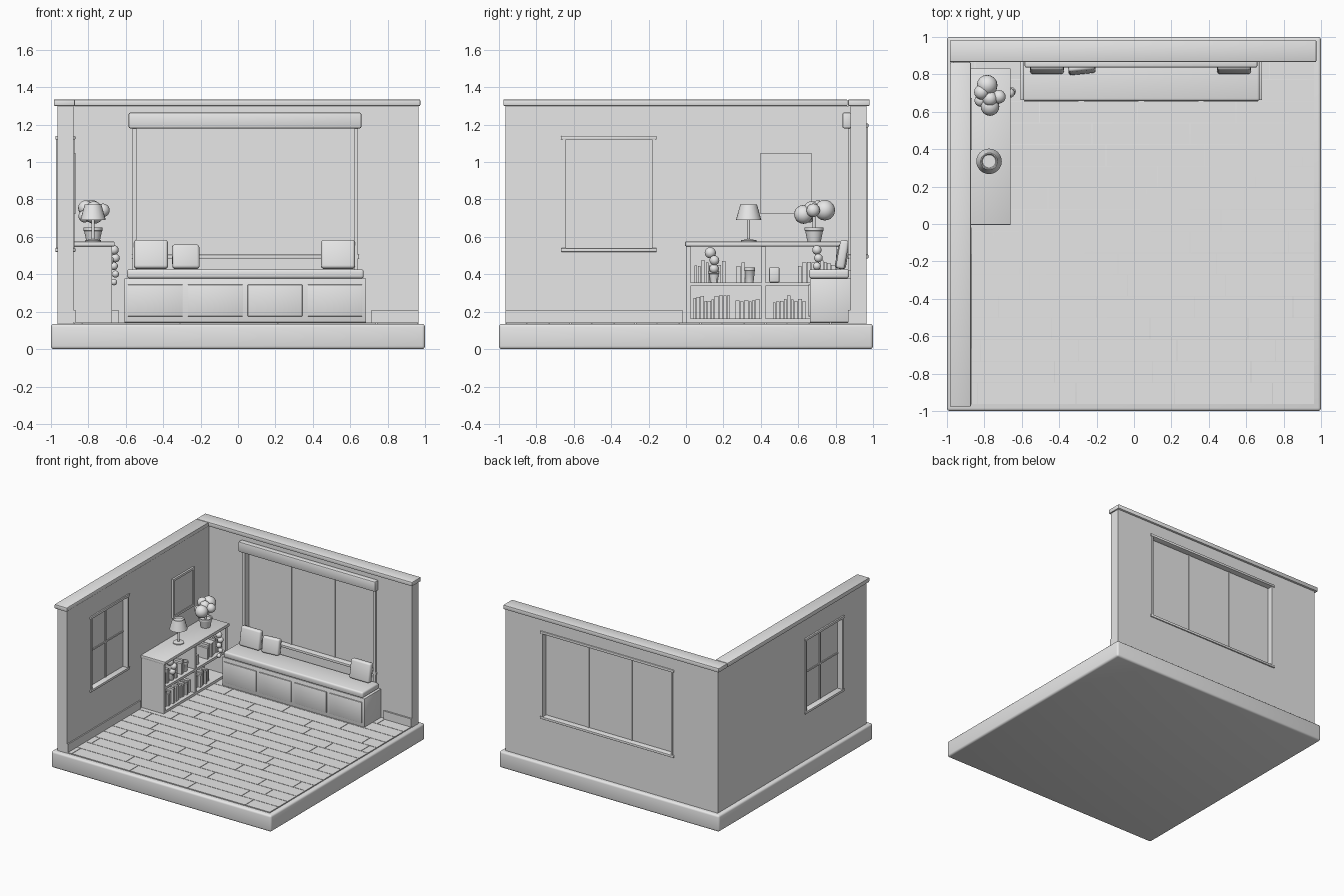
import bpy, bmesh, random
from math import radians
from mathutils import Matrix, Vector

random.seed(4)
if "Cube" in bpy.data.objects:
    bpy.data.objects.remove(bpy.data.objects["Cube"])

grey = bpy.data.materials.new("plain grey")
grey.use_nodes = True
grey.diffuse_color = (0.8, 0.8, 0.8, 1)
grey.node_tree.nodes["Principled BSDF"].inputs["Base Color"].default_value = (0.8, 0.8, 0.8, 1)


def finish(name, bm, smooth=False):
    mesh = bpy.data.meshes.new(name)
    bm.to_mesh(mesh)
    bm.free()
    mesh.materials.append(grey)
    obj = bpy.data.objects.new(name, mesh)
    bpy.context.collection.objects.link(obj)
    if smooth:
        bpy.ops.object.select_all(action='DESELECT')
        obj.select_set(True)
        bpy.context.view_layer.objects.active = obj
        bpy.ops.object.shade_smooth_by_angle(angle=radians(40))
    return obj


def box(name, x, y, z, bevel=0.0, segments=2):
    """Box spanning three (low, high) ranges."""
    bm = bmesh.new()
    spans = (x, y, z)
    centre = Vector([(a + b) / 2 for a, b in spans])
    size = Vector([b - a for a, b in spans])
    bmesh.ops.create_cube(bm, size=1, matrix=Matrix.Translation(centre) @ Matrix.Diagonal(size.to_4d()))
    if bevel:
        bmesh.ops.bevel(bm, geom=bm.edges[:], offset=bevel, segments=segments,
                        profile=0.5, affect='EDGES')
    return finish(name, bm, bevel > 0)


def lathe(name, x, y, profile, steps=24):
    """Spin (radius, height) points around a vertical axis."""
    bm = bmesh.new()
    verts = [bm.verts.new((r, 0, z)) for r, z in profile]
    edges = [bm.edges.new(pair) for pair in zip(verts, verts[1:])]
    bmesh.ops.spin(bm, geom=verts + edges, axis=(0, 0, 1), cent=(0, 0, 0),
                   steps=steps, angle=radians(360))
    bmesh.ops.remove_doubles(bm, verts=bm.verts[:], dist=0.0005)
    bmesh.ops.recalc_face_normals(bm, faces=bm.faces[:])
    bmesh.ops.translate(bm, verts=bm.verts[:], vec=(x, y, 0))
    return finish(name, bm, True)


def leaves(name, balls):
    """Cluster of leaf balls given as (x, y, z, radius)."""
    bm = bmesh.new()
    for x, y, z, r in balls:
        bmesh.ops.create_uvsphere(bm, u_segments=16, v_segments=10, radius=r,
                                  matrix=Matrix.Translation((x, y, z)))
    return finish(name, bm, True)


# Base slab and plank floor
FLOOR = 0.143
box("base_slab", (-1, 1), (-1, 1), (0, 0.135), 0.016, 3)
PITCH, LENGTH, GAP = 0.1158, 0.525, 0.002
joints = [0.74, 0.1, 0.23, 0.61, -0.2, 0.49, -0.61, 0.3, -0.06, -0.46, -0.4, -0.15, 0.3, 0.02, 0.5, 0.2]
for row, joint in enumerate(joints):
    y = -0.965 + row * PITCH
    x = joint - 4 * LENGTH
    while x < 0.965:
        a, b = max(x, -0.88), min(x + LENGTH, 0.965)
        if b - a > 0.02:
            box("floor_plank", (a + GAP, b - GAP), (y + GAP, y + PITCH - GAP), (0.13, FLOOR))
        x += LENGTH


# Walls with window openings; u runs along the wall, d through it
def window_wall(side, place, run, depth, opening, sill, head, columns, rows):
    def part(name, u, d, z, bevel=0.0):
        return box(side + "_" + name, *place(u, d), z, bevel)

    (u0, u1), (d0, d1), (a, b) = run, depth, opening
    part("wall_start", (u0, a), depth, (0.135, 1.3))
    part("wall_end", (b, u1), depth, (0.135, 1.3))
    part("wall_below_window", opening, depth, (0.135, sill))
    part("wall_above_window", opening, depth, (head, 1.3))
    mid, lip, wide = (d0 + d1) / 2, 0.007, 0.016
    part("window_pane", opening, (mid - 0.004, mid + 0.004), (sill, head))
    around = (d0 - lip, d1 + lip)
    for u in (a, b):
        part("window_post", (u - wide / 2, u + wide / 2), around, (sill, head))
    for z in (sill, head):
        part("window_rail", (a - 0.018, b + 0.018), (d0 - 0.012, d1 + 0.01), (z - 0.01, z + 0.01), 0.003)
    for i in range(1, columns):
        u = a + (b - a) * i / columns
        part("window_mullion", (u - 0.006, u + 0.006), (mid - 0.01, mid + 0.01), (sill, head))
    for i in range(1, rows):
        z = sill + (head - sill) * i / rows
        part("window_crossbar", opening, (mid - 0.01, mid + 0.01), (z - 0.006, z + 0.006))


window_wall("back", lambda u, d: (u, d), (-0.965, 0.965), (0.88, 0.965),
            (-0.55, 0.63), 0.495, 1.195, 3, 1)
window_wall("right_hand", lambda u, d: (d, u), (-0.965, 0.88), (-0.965, -0.88),
            (-0.65, -0.175), 0.53, 1.13, 2, 2)
box("back_wall_cap", (-0.985, 0.975), (0.866, 0.982), (1.3, 1.335), 0.006)
box("side_wall_cap", (-0.985, -0.872), (-0.977, 0.864), (1.3, 1.335), 0.006)
for x in (-0.553, 0.632):
    box("window_inner_trim", (x - 0.01, x + 0.01), (0.865, 0.882), (0.42, 1.19))
box("window_valance", (-0.585, 0.66), (0.836, 0.885), (1.18, 1.265), 0.01)

# Baseboards
for x in ((-0.88, -0.64), (0.715, 0.965)):
    box("back_baseboard", x, (0.867, 0.882), (FLOOR, 0.21))
box("side_baseboard", (-0.882, -0.87), (-0.965, -0.02), (FLOOR, 0.21))

# Window bench, doors and cushion
box("bench_body", (-0.608, 0.685), (0.662, 0.88), (FLOOR, 0.378), 0.003)
for i in range(4):
    x = -0.588 + 0.32 * i
    box("bench_door", (x, x + 0.292), (0.654, 0.665), (0.175, 0.345), 0.003)
box("bench_cushion", (-0.593, 0.672), (0.658, 0.872), (0.378, 0.427), 0.013, 3)

# Leaning pillows: x centre, width, height, turn
for x, width, height, turn in ((-0.465, 0.18, 0.155, 0), (-0.278, 0.145, 0.13, 6), (0.535, 0.18, 0.155, 0)):
    pillow = box("pillow", (-width / 2, width / 2), (-0.024, 0.024), (0, height), 0.015, 3)
    pillow.location = (x, 0.823, 0.43)
    pillow.rotation_euler = (radians(-10), 0, radians(turn))

# Bookcase, open towards the room
BACK, FRONT = -0.88, -0.675
box("bookcase_top", (BACK, -0.66), (-0.005, 0.832), (0.55, 0.575), 0.004)
box("bookcase_back", (BACK, BACK + 0.015), (0.005, 0.825), (FLOOR, 0.55))
for y in (0.012, 0.415, 0.814):
    box("bookcase_upright", (BACK, FRONT), (y - 0.011, y + 0.011), (FLOOR, 0.55))
for z in (0.153, 0.347):
    box("bookcase_shelf", (BACK, FRONT), (0.012, 0.814), (z - 0.01, z + 0.01))

# Rows of books: start, end, shelf height
for start, end, z in ((0.045, 0.205, 0.357), (0.27, 0.31, 0.357), (0.6, 0.79, 0.357),
                      (0.04, 0.245, 0.163), (0.265, 0.39, 0.163), (0.465, 0.65, 0.163)):
    y = start
    while y < end - 0.01:
        thick = random.uniform(0.015, 0.027)
        tall = random.uniform(0.085, 0.125)
        box("book", (-0.83, random.uniform(-0.715, -0.695)), (y, y + thick - 0.003), (z, z + tall))
        y += thick
box("keepsake_box", (-0.77, -0.7), (0.445, 0.5), (0.357, 0.437), 0.006)


# Pots and greenery
def pot(name, x, y, z, radius, height):
    lathe(name, x, y, [(0, z), (radius * 0.7, z), (radius * 0.93, z + height * 0.75), (radius, z + height * 0.78),
                       (radius, z + height), (radius * 0.85, z + height),
                       (radius * 0.8, z + height * 0.85), (0, z + height * 0.85)])


pot("shelf_vase", -0.725, 0.34, 0.357, 0.03, 0.08)
pot("shelf_pot", -0.72, 0.15, 0.357, 0.03, 0.06)
leaves("shelf_plant", [(-0.71, 0.13, 0.515, 0.03), (-0.69, 0.152, 0.475, 0.026), (-0.7, 0.15, 0.43, 0.025)])
pot("plant_pot", -0.775, 0.685, 0.575, 0.051, 0.075)
lathe("plant_stem", -0.775, 0.685, [(0, 0.62), (0.008, 0.62), (0.008, 0.72), (0, 0.72)], 10)
leaves("plant_foliage", [(-0.785, 0.742, 0.743, 0.055), (-0.77, 0.628, 0.72, 0.05),
                         (-0.722, 0.68, 0.742, 0.036), (-0.815, 0.705, 0.755, 0.04),
                         (-0.77, 0.67, 0.75, 0.04), (-0.82, 0.66, 0.71, 0.033)])
leaves("trailing_vine", [(-0.663 + 0.008 * (i % 2), 0.7 + 0.008 * (i % 2), 0.53 - 0.043 * i,
                          0.025 - 0.002 * i) for i in range(5)])

# Table lamp
lathe("lamp_stand", -0.775, 0.335, [(0, 0.575), (0.042, 0.575), (0.042, 0.582), (0.008, 0.588),
                                    (0.008, 0.735), (0, 0.735)])
lathe("lamp_shade", -0.775, 0.335, [(0, 0.69), (0.068, 0.69), (0.045, 0.772), (0.04, 0.772), (0.035, 0.762),
                                    (0, 0.762)])

# Framed picture on the side wall
box("picture_panel", (-0.882, -0.871), (0.4, 0.67), (0.73, 1.04))
for y in (0.395, 0.655):
    box("picture_frame_side", (-0.882, -0.865), (y, y + 0.018), (0.725, 1.045))
for z in (0.725, 1.027):
    box("picture_frame_rail", (-0.882, -0.865), (0.413, 0.655), (z, z + 0.018))
